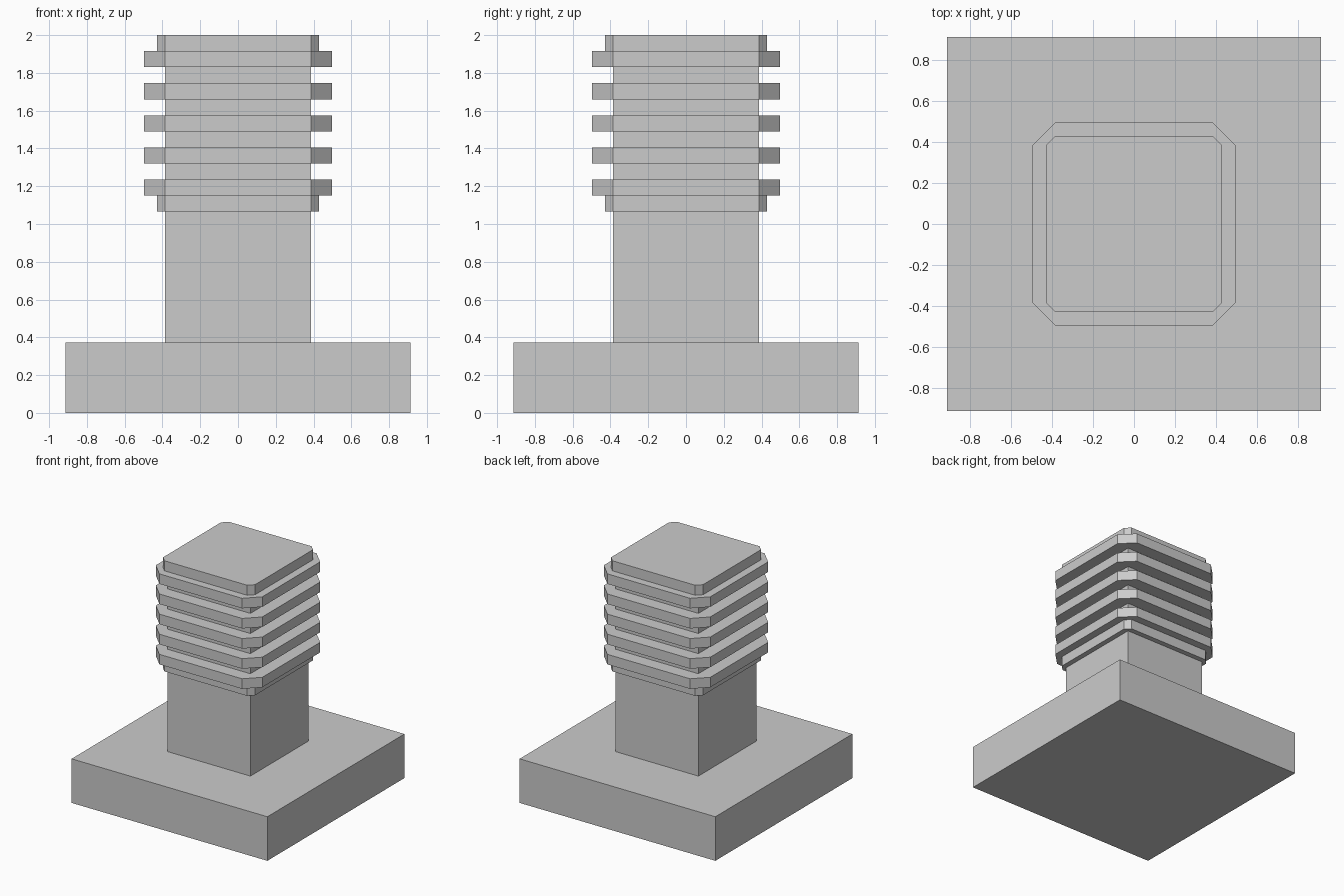
import bpy, bmesh

if "Cube" in bpy.data.objects:
    bpy.data.objects.remove(bpy.data.objects["Cube"])

COLUMN = 0.386            # half width of the square column
BASE_TOP = 0.372
STACK_BOTTOM, TOP = 1.066, 2.0
STEP = (TOP - STACK_BOTTOM) / 11   # 11 equal layers: cap, fins and gaps, cap


def prism(name, outline, z0, z1):
    """Extrude a flat outline from z0 to z1."""
    bm = bmesh.new()
    face = bm.faces.new([bm.verts.new((x, y, z0)) for x, y in outline])
    new = bmesh.ops.extrude_face_region(bm, geom=[face])["geom"]
    verts = [v for v in new if isinstance(v, bmesh.types.BMVert)]
    bmesh.ops.translate(bm, vec=(0, 0, z1 - z0), verts=verts)
    bmesh.ops.recalc_face_normals(bm, faces=bm.faces)
    mesh = bpy.data.meshes.new(name)
    bm.to_mesh(mesh)
    bm.free()
    obj = bpy.data.objects.new(name, mesh)
    bpy.context.collection.objects.link(obj)
    return obj


def square(h):
    return [(-h, -h), (h, -h), (h, h), (-h, h)]


def chamfered(h, c=COLUMN):
    """Square of half width h whose corners are cut back to c."""
    return [(-c, -h), (c, -h), (h, -c), (h, c), (c, h), (-c, h), (-h, c), (-h, -c)]


# Base slab and square column
prism("base", square(0.914), 0, BASE_TOP)
prism("column", square(COLUMN), BASE_TOP, TOP - STEP)

# Small collars closing the stack below and above
prism("bottom_collar", chamfered(0.43), STACK_BOTTOM, STACK_BOTTOM + STEP)
prism("top_collar", chamfered(0.43), TOP - STEP, TOP)

# Five evenly spaced fins
for i in range(5):
    z = STACK_BOTTOM + STEP * (1 + 2 * i)
    prism(f"fin_{i + 1}", chamfered(0.497), z, z + STEP)
